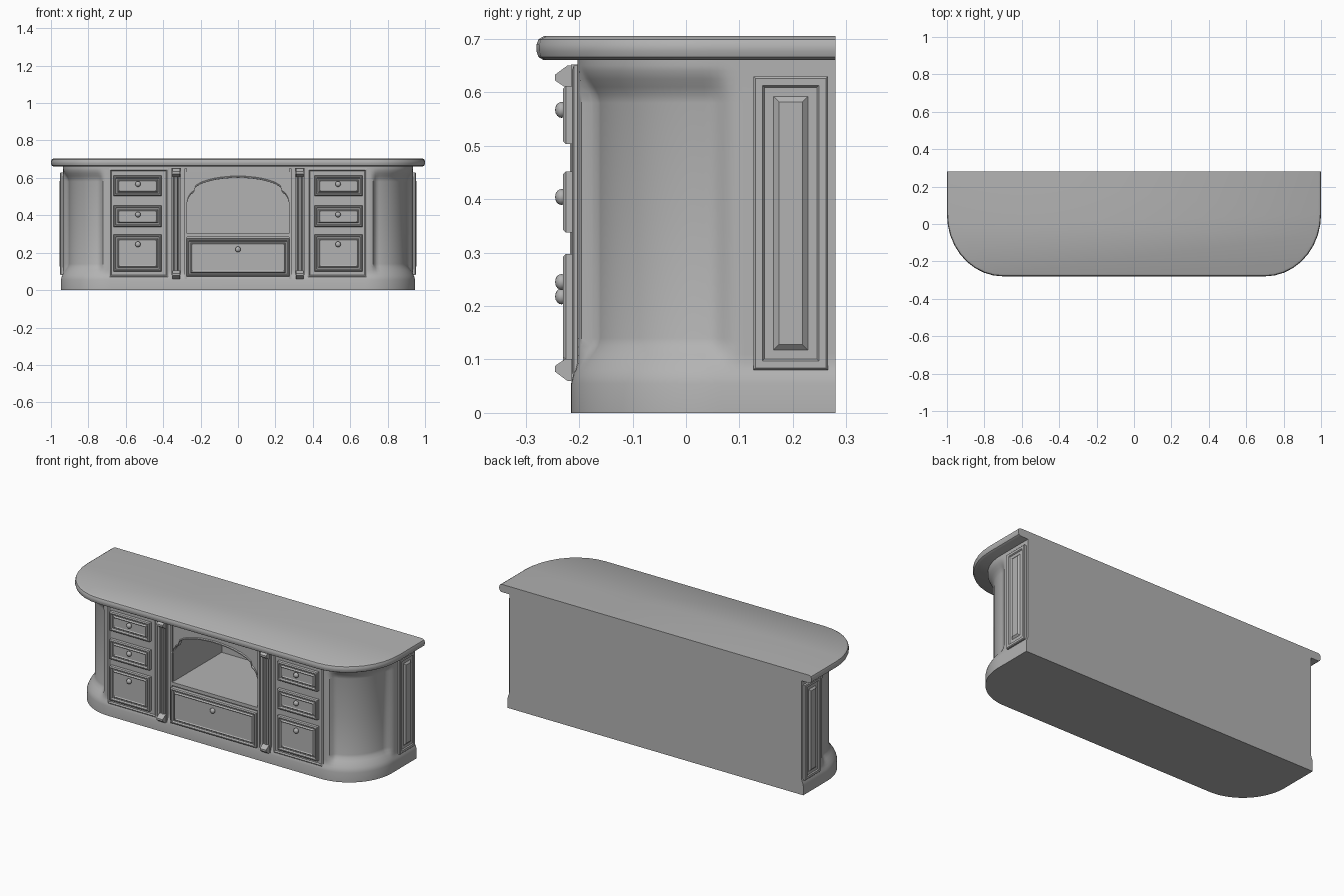
import bpy, bmesh, math

if "Cube" in bpy.data.objects:
    bpy.data.objects.remove(bpy.data.objects["Cube"])

grey = bpy.data.materials.new("painted grey")
grey.diffuse_color = (0.45, 0.45, 0.45, 1)
grey.use_nodes = True
grey.node_tree.nodes["Principled BSDF"].inputs["Base Color"].default_value = grey.diffuse_color

FRONT, SIDE, BACK = -0.203, 0.935, 0.28


def smooth(t):
    t = min(1, max(0, t))
    return t * t * (3 - 2 * t)


def add_object(name, bm, angle=35):
    bmesh.ops.recalc_face_normals(bm, faces=bm.faces)
    me = bpy.data.meshes.new(name)
    bm.to_mesh(me)
    bm.free()
    me.materials.append(grey)
    ob = bpy.data.objects.new(name, me)
    bpy.context.collection.objects.link(ob)
    bpy.ops.object.select_all(action='DESELECT')
    ob.select_set(True)
    bpy.context.view_layer.objects.active = ob
    if angle:
        bpy.ops.object.shade_smooth_by_angle(angle=math.radians(angle))
    return ob


def bow_outline(cx, cy, a, b, n, side_ys):
    """Flat-backed outline with elliptical front corners: (x, y, nx, ny)."""
    half = [(cx + a, y, 1, 0) for y in side_ys]
    for i in range(n + 1):
        t = math.pi / 2 * i / n
        nx, ny = math.cos(t) / a, -math.sin(t) / b
        l = math.hypot(nx, ny)
        half.append((cx + a * math.cos(t), cy - b * math.sin(t), nx / l, ny / l))
    return half + [(-x, y, -nx, ny) for x, y, nx, ny in reversed(half)]


def loft(name, outline, levels, offset, angle=35):
    """Stack copies of the outline, each moved along its normals."""
    bm = bmesh.new()
    rings = []
    for k, z in enumerate(levels):
        ring = []
        for x, y, nx, ny in outline:
            d = offset(x, y, z, k)
            ring.append(bm.verts.new((x + nx * d, y + ny * d, z)))
        rings.append(ring)
    n = len(outline)
    for r0, r1 in zip(rings, rings[1:]):
        for i in range(n):
            j = (i + 1) % n
            bm.faces.new((r0[i], r0[j], r1[j], r1[i]))
    bm.faces.new(rings[0])
    bm.faces.new(rings[-1])
    return add_object(name, bm, angle)


def box(name, x0, x1, y0, y1, z0, z1):
    bm = bmesh.new()
    bmesh.ops.create_cube(bm, size=1)
    for v in bm.verts:
        v.co = (x1 if v.co.x > 0 else x0, y1 if v.co.y > 0 else y0, z1 if v.co.z > 0 else z0)
    return add_object(name, bm, 0)


def on_front(u, v, h):
    return (u, FRONT - h, v)


def stepped_panel(name, u0, u1, v0, v1, steps, place=on_front):
    """Moulded panel from nested rectangles; steps are (inset, height)."""
    bm = bmesh.new()
    rings = []
    for i, h in steps:
        corners = ((u0 + i, v0 + i), (u1 - i, v0 + i), (u1 - i, v1 - i), (u0 + i, v1 - i))
        rings.append([bm.verts.new(place(u, v, h)) for u, v in corners])
    for r0, r1 in zip(rings, rings[1:]):
        for i in range(4):
            j = (i + 1) % 4
            bm.faces.new((r0[i], r0[j], r1[j], r1[i]))
    bm.faces.new(rings[0])
    bm.faces.new(rings[-1])
    return add_object(name, bm, 0)


def knob(name, x, z, h):
    bm = bmesh.new()
    bmesh.ops.create_uvsphere(bm, u_segments=14, v_segments=8, radius=0.015)
    for v in bm.verts:
        v.co = (v.co.x + x, v.co.y * 0.8 + FRONT - h, v.co.z + z)
    add_object(name, bm, 60)


def extrude_x(name, profile, x0, x1):
    """Prism along x from a (y, z) profile."""
    bm = bmesh.new()
    a = [bm.verts.new((x0, y, z)) for y, z in profile]
    b = [bm.verts.new((x1, y, z)) for y, z in profile]
    for i in range(len(a)):
        j = (i + 1) % len(a)
        bm.faces.new((a[i], a[j], b[j], b[i]))
    bm.faces.new(a)
    bm.faces.new(b)
    add_object(name, bm, 0)


# Cabinet body: flared plinth, scooped panels on the rounded corners
def body_offset(x, y, z, k):
    along = smooth((0.10 - y) / 0.06) * smooth((abs(x) - 0.715) / 0.035)
    up = smooth((z - 0.08) / 0.06) * smooth((0.65 - z) / 0.07)
    return 0.012 * (1 - smooth((z - 0.055) / 0.04)) - 0.03 * along * up


body = loft("cabinet_body",
            bow_outline(0.68, 0.06, 0.255, 0.263, 28, (BACK, 0.11, 0.095, 0.08, 0.07)),
            (0, 0.055, 0.07, 0.08, 0.095, 0.11, 0.125, 0.14, 0.36,
             0.58, 0.595, 0.61, 0.625, 0.64, 0.65, 0.662), body_offset)

# Open niche cut into the middle
cutter = box("niche_cutter", -0.272, 0.272, -0.4, 0.24, 0.303, 0.63)
cutter.hide_render = True
cut = body.modifiers.new("niche", 'BOOLEAN')
cut.operation, cut.solver, cut.object = 'DIFFERENCE', 'EXACT', cutter
bpy.context.view_layer.objects.active = body
bpy.ops.object.modifier_apply(modifier=cut.name)
bpy.data.objects.remove(cutter)

# Worktop with a rounded front and side edge
edge = (-0.014, -0.004, 0, 0, -0.004, -0.014)
loft("worktop", bow_outline(0.70, 0.05, 0.30, 0.33, 9, (BACK,)),
     (0.66, 0.666, 0.677, 0.689, 0.699, 0.705), lambda x, y, z, k: edge[k])

# Scalloped arch across the top of the niche, with a bead along its edge
half = [(0.272, 0.47), (0.263, 0.495), (0.25, 0.513), (0.235, 0.522)]
half += [(u, 0.52 + 0.08 * math.sqrt(1 - (u / 0.245) ** 2))
         for u in (0.228, 0.2, 0.165, 0.125, 0.085, 0.04)]
arch = [(-u, z) for u, z in half] + [(0, 0.60)] + half[::-1]
bm = bmesh.new()
cols = [[bm.verts.new(p) for p in ((x, -0.206, z), (x, -0.206, 0.632),
                                   (x, -0.186, 0.632), (x, -0.186, z))] for x, z in arch]
for c, d in zip(cols, cols[1:]):
    for i in range(4):
        bm.faces.new((c[i], c[(i + 1) % 4], d[(i + 1) % 4], d[i]))
bm.faces.new(cols[0])
bm.faces.new(cols[-1])
add_object("niche_arch", bm, 25)

bm = bmesh.new()
rings = [[bm.verts.new((x, FRONT - 0.003 + dy, z + dz)) for dy, dz in
          ((0, 0), (-0.007, 0.001), (-0.007, 0.007), (0, 0.01))] for x, z in arch]
for c, d in zip(rings, rings[1:]):
    for i in range(4):
        bm.faces.new((c[i], c[(i + 1) % 4], d[(i + 1) % 4], d[i]))
add_object("arch_bead", bm, 0)

# Shelf lip and centre drawer
box("shelf_lip", -0.282, 0.282, -0.214, -0.19, 0.284, 0.304)
DRAWER = ((0, 0), (0, 0.022), (0.005, 0.027), (0.010, 0.027), (0.014, 0.016),
          (0.020, 0.016), (0.026, 0.024), (0.032, 0.020))
stepped_panel("centre_drawer", -0.275, 0.275, 0.072, 0.275, DRAWER)
knob("centre_knob", 0, 0.218, 0.030)

# Raised wedge capitals and feet on the pilasters
wedge = ((-0.19, 0.0), (-0.22, 0.0), (-0.245, 0.017), (-0.245, 0.028), (-0.222, 0.045), (-0.19, 0.045))

for s, side in ((1, "right"), (-1, "left")):
    def front(u, v, h, s=s):
        return (s * u, FRONT - h, v)

    def flank(u, v, h, s=s):
        return (s * (SIDE + h), u, v)

    # Surround of the niche and the pilaster beside it
    box(side + "_niche_stile", *sorted((s * 0.274, s * 0.286)), -0.214, -0.19, 0.06, 0.65)
    stepped_panel(side + "_pilaster", 0.306, 0.356, 0.06, 0.652,
                  ((0, 0), (0, 0.012), (0.009, 0.012), (0.012, 0.005),
                   (0.016, 0.005), (0.020, 0.014)), front)
    extrude_x(side + "_capital", [(y, 0.605 + z) for y, z in wedge], s * 0.311, s * 0.351)
    extrude_x(side + "_foot", [(y, 0.105 - z) for y, z in wedge], s * 0.311, s * 0.351)

    # Drawer stack in a moulded frame
    stepped_panel(side + "_drawer_frame", 0.372, 0.69, 0.068, 0.65,
                  ((0, 0), (0, 0.007), (0.008, 0.010), (0.014, 0.004)), front)
    for name, z0, z1, kz in (("top", 0.503, 0.612, 0.567), ("middle", 0.338, 0.452, 0.404),
                             ("bottom", 0.10, 0.297, 0.245)):
        stepped_panel(f"{side}_{name}_drawer", 0.409, 0.665, z0, z1, DRAWER, front)
        knob(f"{side}_{name}_knob", s * 0.535, kz, 0.030)

    # Tall raised panel on the end of the cabinet
    stepped_panel(side + "_end_panel", 0.126, 0.266, 0.08, 0.63,
                  ((0, 0), (0, 0.012), (0.004, 0.016), (0.017, 0.016), (0.021, 0.010),
                   (0.037, 0.010), (0.038, 0.010), (0.048, 0.019)), flank)
